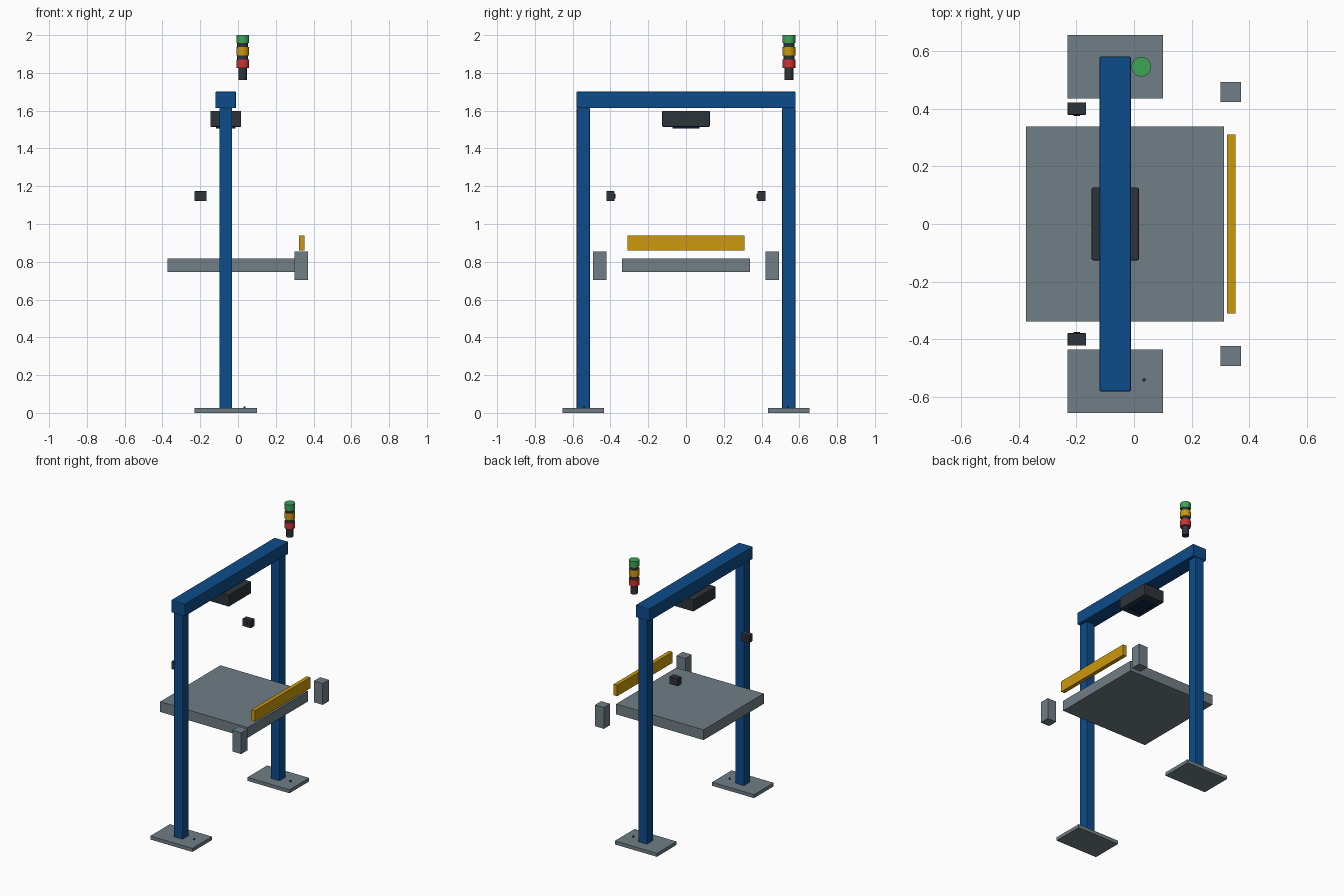
import bpy
import bmesh
from mathutils import Matrix

cube = bpy.data.objects.get("Cube")
if cube:
    bpy.data.objects.remove(cube, do_unlink=True)


def material(name, hex_code):
    """Flat colour from an sRGB hex code."""
    srgb = [int(hex_code[i:i + 2], 16) / 255 for i in (0, 2, 4)]
    col = [c / 12.92 if c <= 0.04045 else ((c + 0.055) / 1.055) ** 2.4 for c in srgb]
    mat = bpy.data.materials.new(name)
    mat.use_nodes = True
    mat.diffuse_color = (*col, 1)
    mat.node_tree.nodes["Principled BSDF"].inputs["Base Color"].default_value = (*col, 1)
    return mat


BLUE = material("frame blue", "0d4c8a")
GREY = material("steel grey", "707e86")
DARK = material("charcoal", "2d343a")
YELLOW = material("safety yellow", "cc990d")
RED = material("signal red", "cc3333")
GREEN = material("signal green", "3ca555")
GLASS = material("dark blue glass", "0c2547")
LENS = material("lens dark red", "641a1a")


def finish(name, bm, mat):
    mesh = bpy.data.meshes.new(name)
    bm.to_mesh(mesh)
    bm.free()
    mesh.materials.append(mat)
    obj = bpy.data.objects.new(name, mesh)
    bpy.context.collection.objects.link(obj)
    return obj


def box(name, centre, size, mat, bevel=0):
    bm = bmesh.new()
    bmesh.ops.create_cube(bm, size=1, matrix=Matrix.Translation(centre) @ Matrix.Diagonal((*size, 1)))
    obj = finish(name, bm, mat)
    if bevel:
        mod = obj.modifiers.new("soft edges", "BEVEL")
        mod.width = bevel
        mod.segments = 2
    return obj


def cylinder(name, centre, radius, depth, mat, axis="Z", sides=32):
    turn = Matrix.Rotation(1.570796, 4, "X") if axis == "Y" else Matrix()
    bm = bmesh.new()
    bmesh.ops.create_cone(bm, cap_ends=True, segments=sides, radius1=radius, radius2=radius,
                          depth=depth, matrix=Matrix.Translation(centre) @ turn)
    for face in bm.faces:
        face.smooth = len(face.verts) == 4
    for edge in bm.edges:
        edge.smooth = all(f.smooth for f in edge.link_faces)
    return finish(name, bm, mat)


# Gantry: top beam with a leg, foot plate and anchor bolt on each side
FRAME_X = -0.065
box("top_beam", (FRAME_X, 0, 1.657), (0.108, 1.16, 0.088), BLUE, 0.004)
for side, s in (("front", -1), ("back", 1)):
    box(side + "_leg", (FRAME_X, s * 0.544, 0.818), (0.068, 0.07, 1.592), BLUE, 0.004)
    box(side + "_foot_plate", (FRAME_X, s * 0.545, 0.0125), (0.33, 0.22, 0.025), GREY)
    cylinder(side + "_anchor_bolt", (0.035, s * 0.54, 0.029), 0.006, 0.01, DARK, sides=12)

    # Small side sensors with lenses facing inwards
    box(side + "_sensor", (-0.198, s * 0.4, 1.147), (0.064, 0.043, 0.053), DARK, 0.002)
    cylinder(side + "_sensor_lens", (-0.198, s * 0.378, 1.147), 0.011, 0.008, LENS, "Y", 20)

    # Short stop posts beside the table
    box(side + "_stop_post", (0.335, s * 0.457, 0.78), (0.07, 0.07, 0.151), GREY)

# Overhead scanner and its window
box("scanner_body", (FRAME_X, 0, 1.557), (0.163, 0.252, 0.085), DARK, 0.005)
box("scanner_window", (FRAME_X, 0, 1.511), (0.105, 0.144, 0.009), GLASS)

# Table and guard bar
box("table", (-0.031, 0, 0.782), (0.687, 0.675, 0.073), GREY)
box("guard_bar", (0.337, 0, 0.899), (0.028, 0.62, 0.078), YELLOW)

# Signal tower, stacked upwards
TOWER = (("tower_base", 1.762, 1.825, 0.023, DARK),
         ("red_lamp", 1.825, 1.87, 0.034, RED),
         ("lower_collar", 1.87, 1.892, 0.029, DARK),
         ("yellow_lamp", 1.892, 1.938, 0.034, YELLOW),
         ("upper_collar", 1.938, 1.957, 0.029, DARK),
         ("green_lamp", 1.957, 2.0, 0.034, GREEN))
for name, low, high, radius, mat in TOWER:
    cylinder(name, (0.025, 0.545, (low + high) / 2), radius, high - low, mat)
